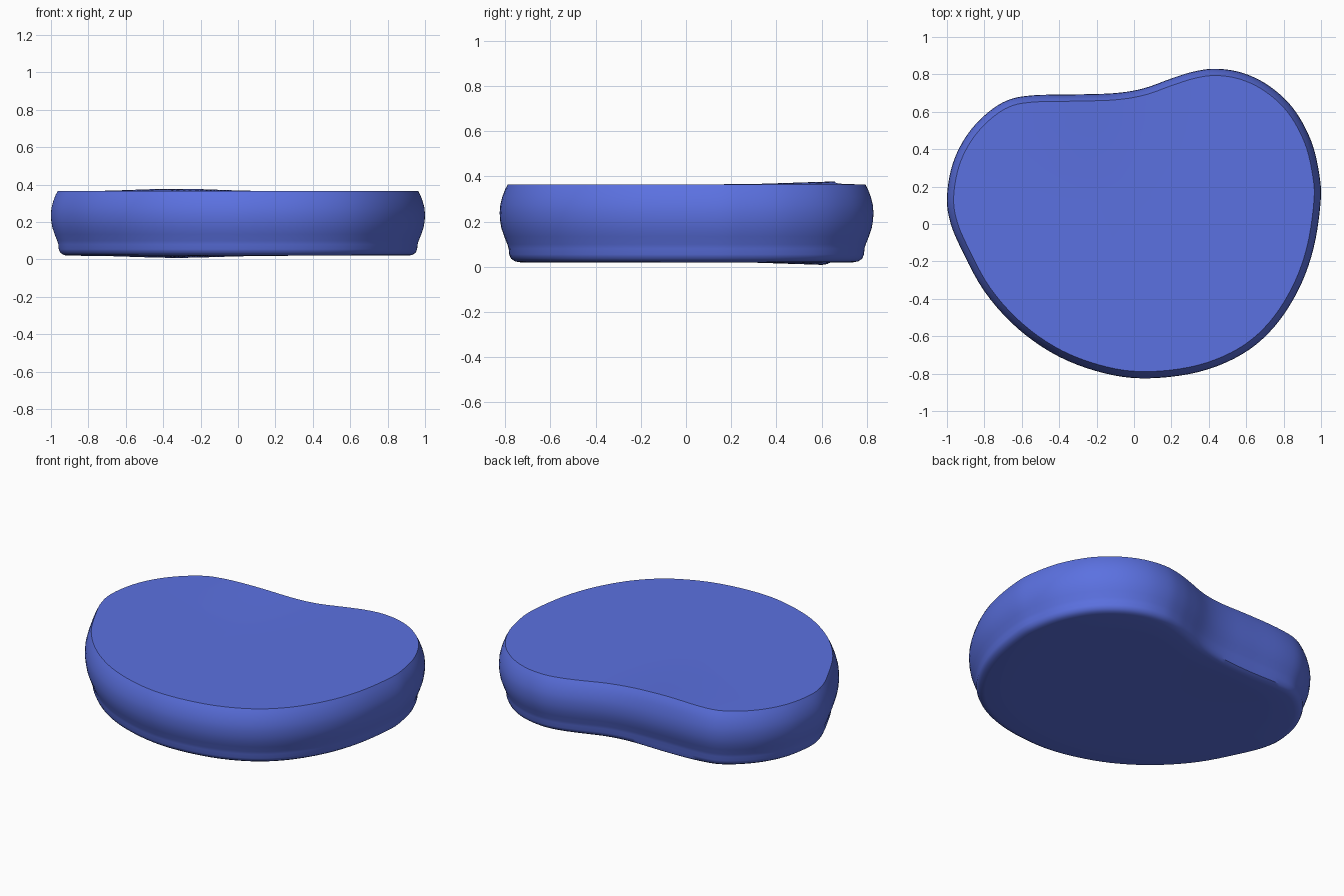
import bpy, bmesh, math
from mathutils import Vector

if "Cube" in bpy.data.objects:
    bpy.data.objects.remove(bpy.data.objects["Cube"])

# Widest outline of the slab, clockwise seen from above
OUTLINE = [(-1.0, .15), (-.97, .32), (-.9, .465), (-.8, .58), (-.68, .66), (-.54, .688),
           (-.3, .693), (-.1, .70), (.05, .725), (.2, .778), (.32, .815), (.44, .83),
           (.58, .808), (.72, .74), (.85, .62), (.945, .45), (.99, .27), (.998, .12),
           (.96, -.13), (.88, -.35), (.75, -.55), (.58, -.695), (.35, -.79), (.08, -.825),
           (-.15, -.80), (-.4, -.71), (-.62, -.56), (-.8, -.36), (-.93, -.12), (-.985, .02)]
# Side section: (inset from the outline, height)
SECTION = [(.09, .02), (.068, .024), (.05, .036), (.042, .055), (.04, .08), (.034, .1),
           (.02, .135), (.008, .17), (.002, .205), (0, .24), (.003, .275), (.012, .31),
           (.024, .342), (.036, .365)]
STEPS = 5


def smooth_loop(points, steps):
    """Closed Catmull-Rom curve through the points."""
    pts = [Vector(p) for p in points]
    n, out = len(pts), []
    for i in range(n):
        a, b, c, d = (pts[(i + k) % n] for k in (-1, 0, 1, 2))
        for s in range(steps):
            t = s / steps
            out.append(.5 * (2 * b + (c - a) * t + (2 * a - 5 * b + 4 * c - d) * t * t
                             + (3 * b - a - 3 * c + d) * t ** 3))
    return out


def flare(x, y):
    """Slight swelling of the rim along the hollow at the back."""
    return math.exp(-((x + .33) / .3) ** 2) * max(0, min(1, (y - .25) / .4))


loop = smooth_loop(OUTLINE, STEPS)
count = len(loop)
normals = []
for i in range(count):
    t = loop[(i + 2) % count] - loop[i - 2]
    normals.append(Vector((t.y, -t.x)).normalized())

bm = bmesh.new()


def ring(points, z):
    verts = []
    for p in points:
        lift = .013 * flare(p.x, p.y) * (1 if z > .3 else -1 if z < .05 else 0)
        verts.append(bm.verts.new((p.x, p.y, z + lift)))
    return verts


def bridge(a, b):
    for i in range(count):
        j = (i + 1) % count
        bm.faces.new((a[i], b[i], b[j], a[j]))


# Side wall
rings = [ring([p + n * d for p, n in zip(loop, normals)], z) for d, z in SECTION]
for a, b in zip(rings, rings[1:]):
    bridge(a, b)

# Top and underside, closed with shrinking rings
for start, z in ((rings[0], .02), (rings[-1], .365)):
    last = start
    for f in (.8, .5, .2):
        nxt = ring([v.co.xy * f for v in start], z)
        bridge(last, nxt)
        last = nxt
    bm.faces.new(last)

bmesh.ops.recalc_face_normals(bm, faces=bm.faces)
mesh = bpy.data.meshes.new("kidney_slab")
bm.to_mesh(mesh)
bm.free()
slab = bpy.data.objects.new("kidney_slab", mesh)
bpy.context.collection.objects.link(slab)

# Smooth shading with a crisp top rim
bpy.context.view_layer.objects.active = slab
slab.select_set(True)
bpy.ops.object.shade_smooth_by_angle(angle=math.radians(40))

blue = bpy.data.materials.new("blue")
blue.diffuse_color = (.105, .165, .75, 1)
blue.use_nodes = True
blue.node_tree.nodes["Principled BSDF"].inputs["Base Color"].default_value = blue.diffuse_color
mesh.materials.append(blue)
